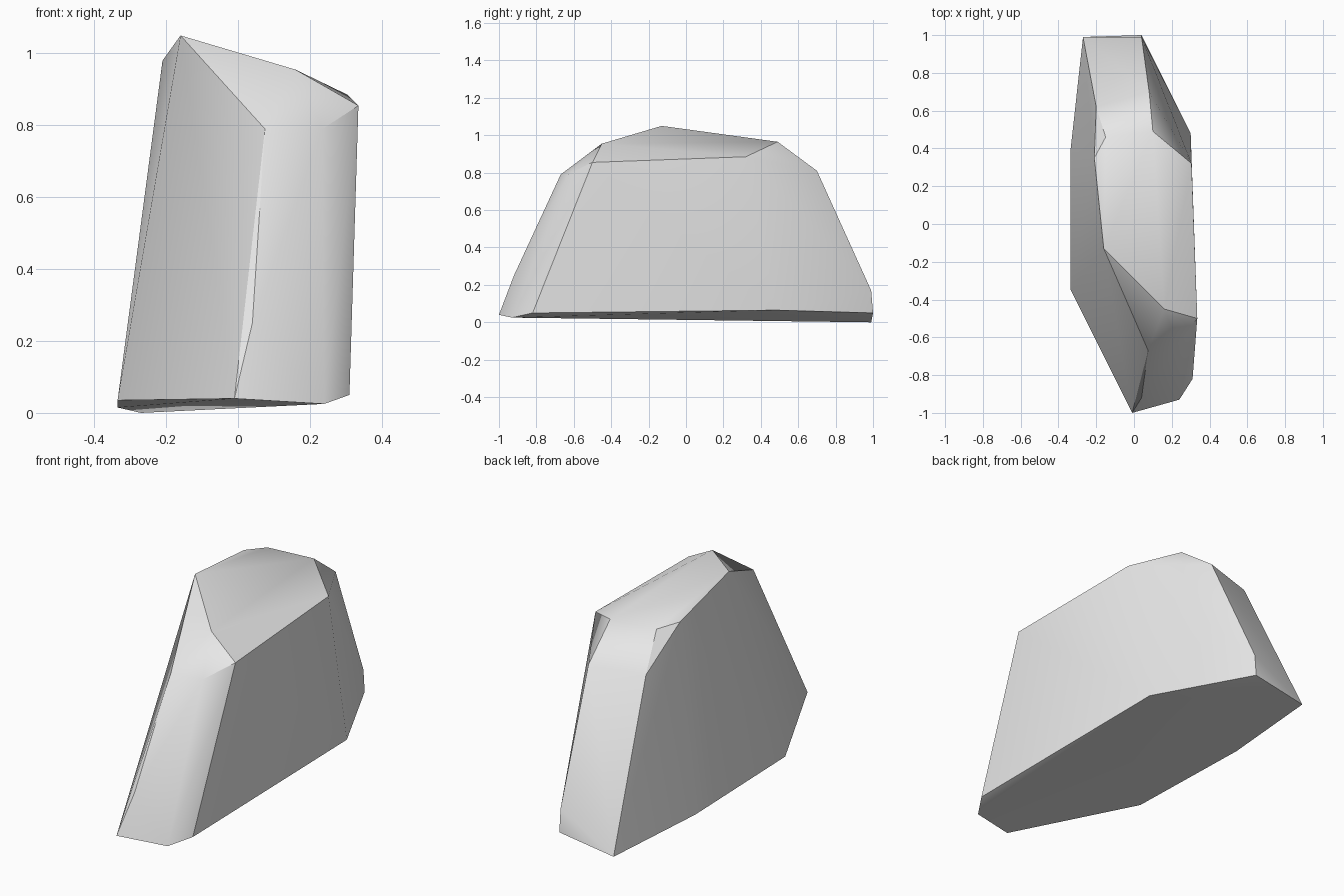
import bpy
import bmesh
import math

# Remove the default cube
default_cube = bpy.data.objects.get("Cube")
if default_cube is not None:
    bpy.data.objects.remove(default_cube, do_unlink=True)


def make_material(name, colour):
    material = bpy.data.materials.new(name)
    material.use_nodes = True
    material.diffuse_color = colour
    material.node_tree.nodes["Principled BSDF"].inputs["Base Color"].default_value = colour
    return material


def make_hull(name, corner_groups, material):
    """Wrap a tight convex skin around the groups of corners."""
    shape = bmesh.new()
    for group in corner_groups:
        for corner in group:
            shape.verts.new(corner)
    bmesh.ops.convex_hull(shape, input=shape.verts[:], use_existing_faces=False)

    # Drop any corner that ended up inside the skin
    loose = [vert for vert in shape.verts if not vert.link_faces]
    bmesh.ops.delete(shape, geom=loose, context="VERTS")

    # Merge nearly flat triangles into broad facets
    bmesh.ops.dissolve_limit(shape, angle_limit=math.radians(1),
                             verts=shape.verts[:], edges=shape.edges[:])
    bmesh.ops.recalc_face_normals(shape, faces=shape.faces[:])

    mesh = bpy.data.meshes.new(name)
    shape.to_mesh(mesh)
    shape.free()
    mesh.materials.append(material)
    rock = bpy.data.objects.new(name, mesh)
    bpy.context.collection.objects.link(rock)
    return rock


# Gently tilted underside, going round from the front tip
base = [
    (-0.01, -1.0, 0.04), (0.24, -0.93, 0.025), (0.31, -0.82, 0.05),
    (0.30, 0.48, 0.065), (0.04, 1.0, 0.05), (-0.27, 0.99, 0.0),
    (-0.335, 0.4, 0.015), (-0.335, -0.35, 0.035),
]

# Corners on the steep front and back ends
ends = [
    (0.04, -0.92, 0.25), (0.075, -0.67, 0.79), (0.235, -0.63, 0.79),
    (0.04, 0.99, 0.17), (0.08, 0.7, 0.81), (-0.2, 0.62, 0.8),
]

# Sloping top facet with its peak on one side
crown = [
    (-0.16, -0.13, 1.05), (0.16, -0.45, 0.955), (0.335, -0.5, 0.855),
    (0.305, 0.32, 0.885), (0.1, 0.49, 0.965), (-0.15, 0.46, 0.968),
    (-0.21, 0.35, 0.98),
]

# Single grey boulder
stone_grey = make_material("stone grey", (0.8, 0.8, 0.8, 1.0))
boulder = make_hull("boulder", [base, ends, crown], stone_grey)

# Soft shading over shallow bends, crisp main edges
bpy.ops.object.select_all(action="DESELECT")
boulder.select_set(True)
bpy.context.view_layer.objects.active = boulder
bpy.ops.object.shade_smooth_by_angle(angle=math.radians(30))
